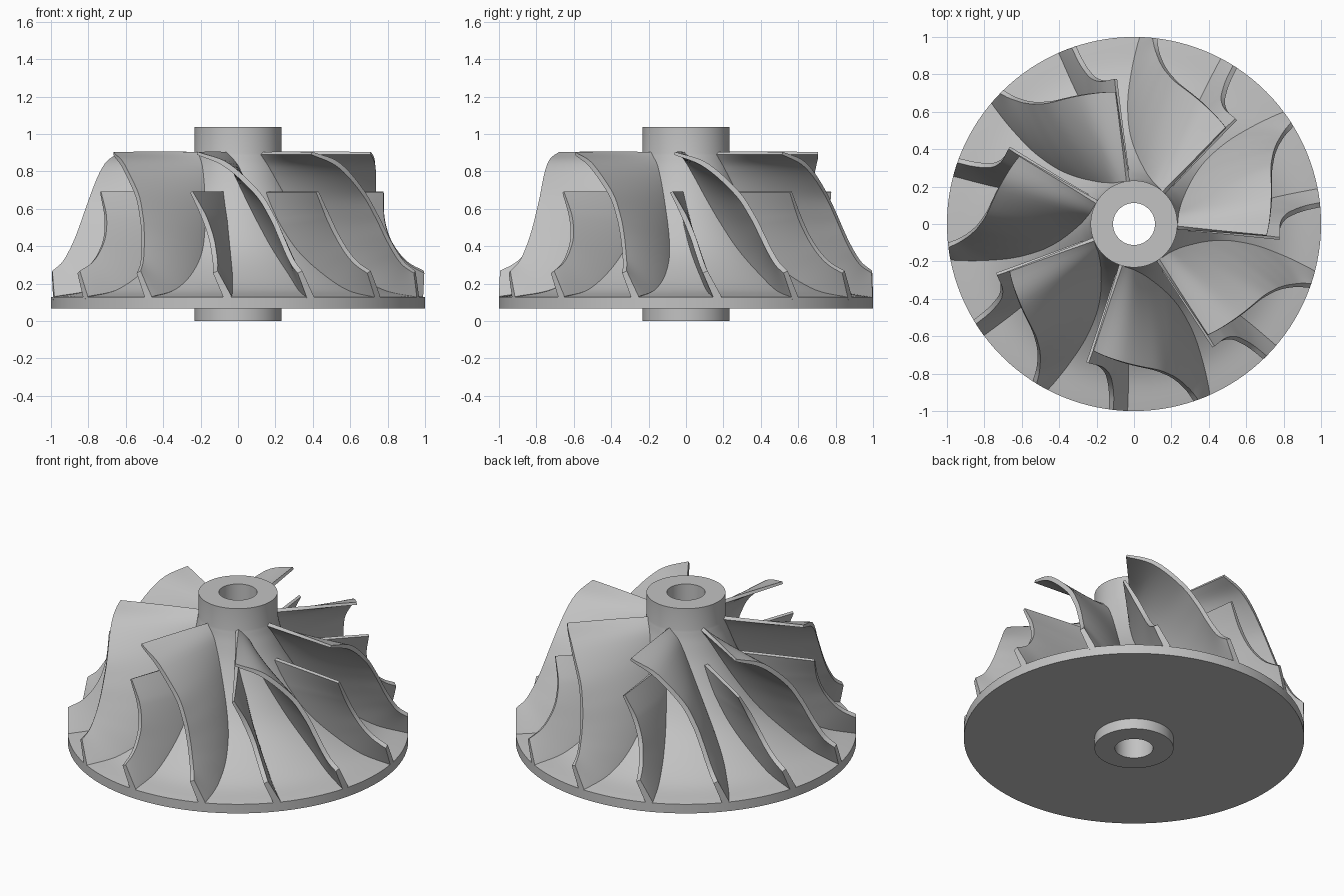
import bpy, bmesh, math
from mathutils import Vector

cube = bpy.data.objects.get("Cube")
if cube:
    bpy.data.objects.remove(cube, do_unlink=True)

metal = bpy.data.materials.new("grey_metal")
metal.use_nodes = True
GREY = (0.54, 0.54, 0.54, 1)
metal.diffuse_color = GREY
metal.node_tree.nodes["Principled BSDF"].inputs["Base Color"].default_value = GREY

BLADES = 7
PITCH = 2 * math.pi / BLADES
LEAD = math.radians(-5)

# Blade root and tip lines: radius, height, wrap angle in degrees
ROOT = [(.232, .897, 0), (.248, .82, 14), (.29, .69, 27), (.37, .53, 37.5),
        (.48, .38, 43.3), (.63, .26, 44.6), (.81, .165, 43), (1, .127, 40.6)]
TIP = [(.712, .897, 0), (.741, .835, 13), (.782, .69, 25), (.825, .56, 30.5),
       (.865, .45, 33.3), (.905, .365, 35), (.945, .305, 36.2), (1, .262, 37.2)]
# The short blades wrap less and are cut lower behind the leading edge
SHORT_WRAP = (25.5, 31.5, 36, 38.8, 40, 40.4)
SHORT_ROOT = [(r, z, w) for (r, z, _), w in zip(ROOT[2:], SHORT_WRAP)]
SHORT_TIP = [(.782, .69, 25), (.782, .56, 30), (.81, .45, 33.3),
             (.86, .365, 35), (.92, .305, 36), (1, .262, 36.6)]


def spline(points, t):
    """Catmull-Rom curve through the points, t counted in points."""
    p = [Vector(q) for q in points]
    p = [2 * p[0] - p[1]] + p + [2 * p[-1] - p[-2]]
    i = min(int(t), len(points) - 2)
    u = t - i
    a, b, c, d = p[i:i + 4]
    return (2 * b + (c - a) * u + (2 * a - 5 * b + 4 * c - d) * u ** 2
            + (3 * b - a - 3 * c + d) * u ** 3) / 2


def finish(bm, name):
    bmesh.ops.recalc_face_normals(bm, faces=bm.faces)
    mesh = bpy.data.meshes.new(name)
    bm.to_mesh(mesh)
    bm.free()
    mesh.materials.append(metal)
    obj = bpy.data.objects.new(name, mesh)
    bpy.context.collection.objects.link(obj)
    bpy.ops.object.select_all(action='DESELECT')
    obj.select_set(True)
    bpy.context.view_layer.objects.active = obj
    bpy.ops.object.shade_smooth_by_angle(angle=math.radians(32))
    return obj


def make_blade(name, root, tip):
    """Thin twisted vane between the root and tip lines."""
    n, m, e = 40, 12, 0.01
    end = len(root) - 1

    def point(t, s):
        r, z, wrap = spline(root, t).lerp(spline(tip, t), s)
        a = math.radians(wrap)
        return Vector((r * math.cos(a), r * math.sin(a), z))

    bm = bmesh.new()
    sides = ([], [])
    for i in range(n + 1):
        t = end * i / n
        thin = min(1, 0.55 + 0.45 * t)     # slimmer at the leading edge
        rows = ([], [])
        for j in range(m + 1):
            s = -0.04 + 1.04 * j / m
            p = point(t, s)
            t0, t1 = max(t - e, 0), min(t + e, end)
            normal = (point(t1, s) - point(t0, s)).cross(
                point(t, s + e) - point(t, s - e)).normalized()
            if i == n:            # trailing edge stays on the rim
                out = Vector((p.x, p.y, 0)).normalized()
                normal -= out * normal.dot(out)
            half = thin * (0.021 - 0.007 * max(s, 0))
            for row, sign in zip(rows, (1, -1)):
                row.append(bm.verts.new(p + normal * half * sign))
        for side, row in zip(sides, rows):
            side.append(row)
    for g in sides:
        for i in range(n):
            for j in range(m):
                bm.faces.new((g[i][j], g[i + 1][j], g[i + 1][j + 1], g[i][j + 1]))
    # Close the border between both sides
    loop = ([(i, 0) for i in range(n)] + [(n, j) for j in range(m)]
            + [(i, m) for i in range(n, 0, -1)] + [(0, j) for j in range(m, 0, -1)])
    f, b = sides
    for (i, j), (k, l) in zip(loop, loop[1:] + loop[:1]):
        bm.faces.new((f[i][j], f[k][l], b[k][l], b[i][j]))
    return finish(bm, name)


# Hub: lathed disc, flared core, collars and bore
flare = [spline(ROOT, 7 - 7 * k / 42) for k in range(43)]
profile = ([(.112, 0), (.232, 0), (.232, .068), (1, .068)]
           + [(q[0], q[1]) for q in flare]
           + [(.232, 1.037), (.112, 1.037)])
bm = bmesh.new()
SEG = 128
rings = []
for k in range(SEG):
    a = 2 * math.pi * k / SEG
    rings.append([bm.verts.new((r * math.cos(a), r * math.sin(a), z)) for r, z in profile])
for k in range(SEG):
    p, q = rings[k], rings[(k + 1) % SEG]
    for j in range(len(profile)):
        h = (j + 1) % len(profile)
        bm.faces.new((p[j], q[j], q[h], p[h]))
finish(bm, "hub")

# Long blades with a shorter one midway between each pair
for name, root, tip, shift in (("main_blade", ROOT, TIP, 0),
                               ("splitter_blade", SHORT_ROOT, SHORT_TIP, PITCH / 2)):
    first = make_blade(name, root, tip)
    for k in range(BLADES):
        blade = first if k == 0 else first.copy()
        if k:
            blade.name = f"{name}_{k + 1}"
            bpy.context.collection.objects.link(blade)
        blade.rotation_euler.z = LEAD + shift + k * PITCH
